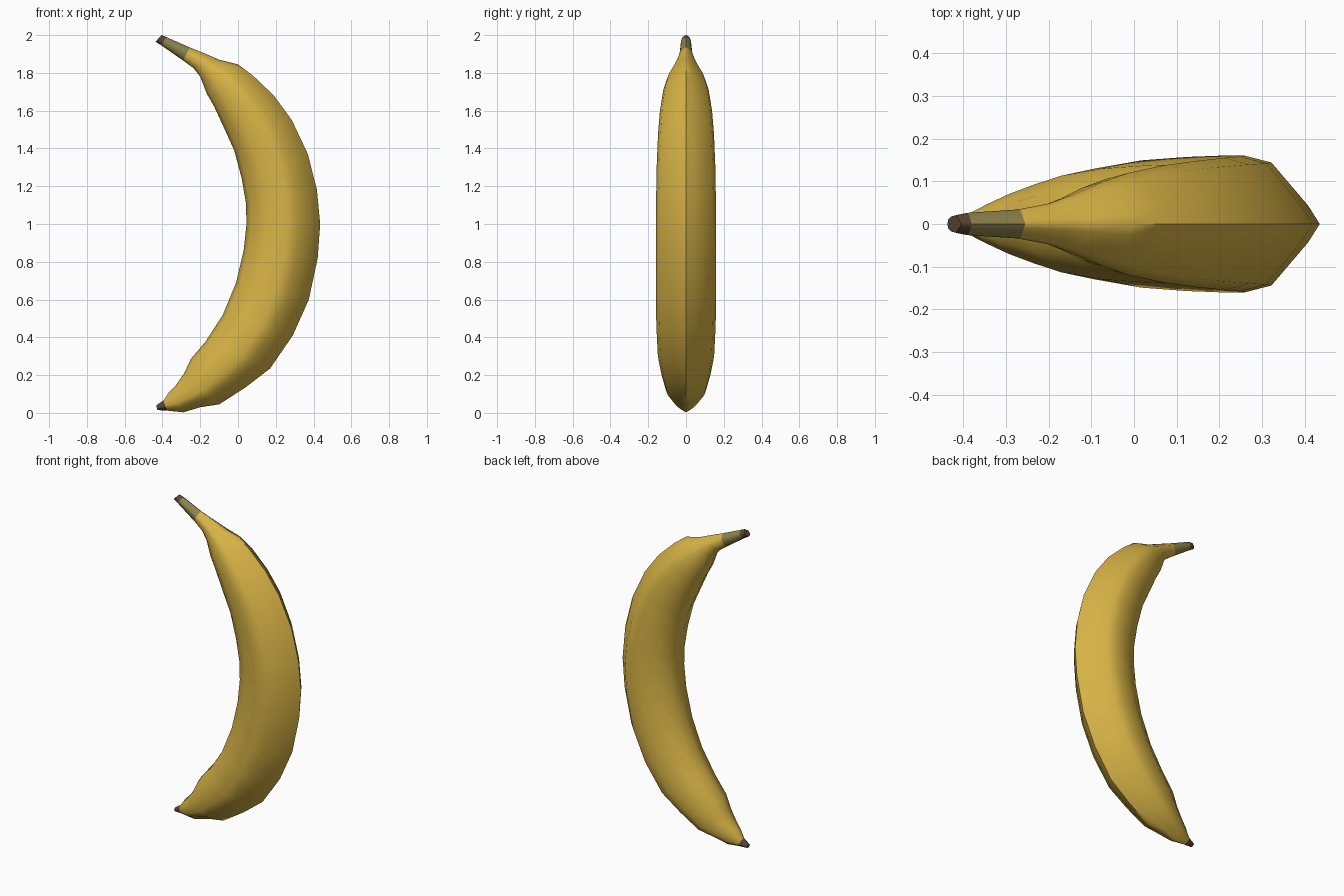
import bpy, bmesh
from mathutils import Vector

if "Cube" in bpy.data.objects:
    bpy.data.objects.remove(bpy.data.objects["Cube"])

# Ribs from stem to blossom end: outer x, z, inner x, z, half width
RIBS = [
    (-.405, 2.0, -.437, 1.965, .020), (-.38, 1.99, -.405, 1.945, .026),
    (-.255, 1.935, -.29, 1.865, .034), (-.17, 1.90, -.235, 1.825, .048),
    (-.10, 1.87, -.20, 1.78, .068), (0, 1.845, -.165, 1.69, .098),
    (.08, 1.785, -.125, 1.62, .120), (.19, 1.68, -.07, 1.50, .138),
    (.285, 1.55, -.02, 1.39, .148), (.37, 1.37, .02, 1.24, .155),
    (.418, 1.18, .042, 1.11, .158), (.435, 1.0, .045, 1.0, .160),
    (.422, .82, .03, .86, .160), (.375, .60, -.01, .69, .160),
    (.29, .41, -.08, .52, .157), (.17, .235, -.17, .38, .149),
    (.04, .135, -.25, .285, .130), (-.10, .045, -.285, .21, .106),
    (-.20, .03, -.33, .145, .080), (-.29, .003, -.365, .11, .053),
    (-.375, .012, -.395, .065, .026), (-.427, .015, -.433, .04, .015),
]
# Half cross-section, outer ridge to inner ridge, mirrored in y
HALF = [(1, 0), (.86, .27), (.42, .9), (.1, 1), (-.45, .87), (-.88, .5), (-1, 0)]
SECTION = HALF + [(u, -v) for u, v in HALF[-2:0:-1]]


def loft(name, first, last, color, cap_start=False, cap_end=False):
    bm = bmesh.new()
    rings = []
    for ox, oz, ix, iz, w in RIBS[first:last + 1]:
        outer, inner = Vector((ox, 0, oz)), Vector((ix, 0, iz))
        mid, arm = (outer + inner) / 2, (outer - inner) / 2
        rings.append([bm.verts.new(mid + arm * u + Vector((0, w * v, 0)))
                      for u, v in SECTION])
    n = len(SECTION)
    for a, b in zip(rings, rings[1:]):
        for i in range(n):
            j = (i + 1) % n
            bm.faces.new((a[i], a[j], b[j], b[i]))
    if cap_start:
        bm.faces.new(rings[0])
    if cap_end:
        bm.faces.new(rings[-1])
    bmesh.ops.recalc_face_normals(bm, faces=bm.faces)
    # Open strips have no inside, so orient them away from their own axis
    f = bm.faces[0]
    centre = sum((v.co for v in rings[0] + rings[1]), Vector()) / (2 * n)
    if f.normal.dot(f.calc_center_median() - centre) < 0:
        bmesh.ops.reverse_faces(bm, faces=bm.faces)
    mesh = bpy.data.meshes.new(name)
    bm.to_mesh(mesh)
    bm.free()
    mat = bpy.data.materials.new(name + "_color")
    mat.diffuse_color = (*color, 1)
    mat.use_nodes = True
    mat.node_tree.nodes["Principled BSDF"].inputs["Base Color"].default_value = mat.diffuse_color
    mesh.materials.append(mat)
    obj = bpy.data.objects.new(name, mesh)
    bpy.context.collection.objects.link(obj)
    bpy.ops.object.select_all(action='DESELECT')
    obj.select_set(True)
    bpy.context.view_layer.objects.active = obj
    bpy.ops.object.shade_smooth_by_angle(angle=1.0)


BROWN = (.10, .06, .03)
loft("stem_tip", 0, 1, BROWN, cap_start=True)
loft("stem", 1, 2, (.27, .23, .07))
loft("peel_body", 2, 20, (.68, .45, .06))
loft("blossom_tip", 20, 21, BROWN, cap_end=True)
